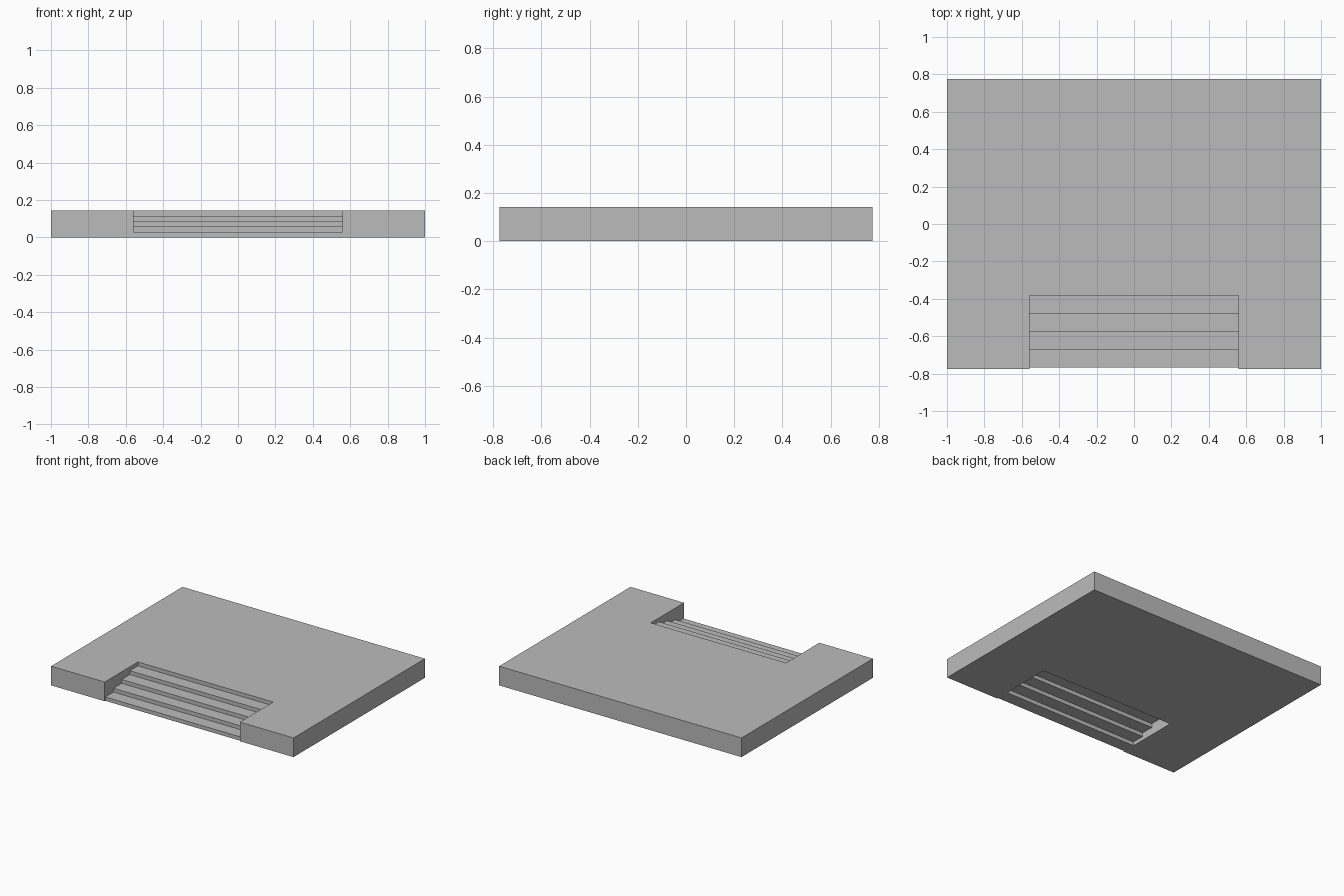
import bpy
import bmesh

cube = bpy.data.objects.get("Cube")
if cube:
    bpy.data.objects.remove(cube, do_unlink=True)

HALF_X, HALF_Y, HEIGHT = 1.0, 0.774, 0.143
STAIR_HALF = 0.558
STEPS = 5
TREAD, RISE = 0.096, HEIGHT / STEPS
STAIR_FRONT = -0.766
STAIR_BACK = STAIR_FRONT + STEPS * TREAD

grey = bpy.data.materials.new("plain grey")
grey.use_nodes = True
colour = (0.5, 0.5, 0.5, 1.0)
grey.diffuse_color = colour
grey.node_tree.nodes["Principled BSDF"].inputs["Base Color"].default_value = colour


def prism(name, outline, z0, z1):
    """Extrude a plan outline from z0 up to z1."""
    bm = bmesh.new()
    base = bm.faces.new([bm.verts.new((x, y, z0)) for x, y in outline])
    top = bmesh.ops.extrude_face_region(bm, geom=[base], use_keep_orig=True)["geom"]
    verts = [v for v in top if isinstance(v, bmesh.types.BMVert)]
    bmesh.ops.translate(bm, verts=verts, vec=(0, 0, z1 - z0))
    bmesh.ops.recalc_face_normals(bm, faces=bm.faces)
    mesh = bpy.data.meshes.new(name)
    bm.to_mesh(mesh)
    bm.free()
    mesh.materials.append(grey)
    obj = bpy.data.objects.new(name, mesh)
    bpy.context.collection.objects.link(obj)
    return obj


# Platform: a slab with a stair bay notched into the front
half = [(STAIR_HALF, STAIR_BACK), (STAIR_HALF, -HALF_Y),
        (HALF_X, -HALF_Y), (HALF_X, HALF_Y)]
prism("platform", half + [(-x, y) for x, y in reversed(half)], 0, HEIGHT)

# Steps: one slab per tread, open underneath, the last level with the platform
for i in range(STEPS):
    y0 = STAIR_FRONT + i * TREAD
    y1 = y0 + TREAD
    prism(f"step_{i + 1}",
          [(-STAIR_HALF, y0), (STAIR_HALF, y0), (STAIR_HALF, y1), (-STAIR_HALF, y1)],
          i * RISE, (i + 1) * RISE)
